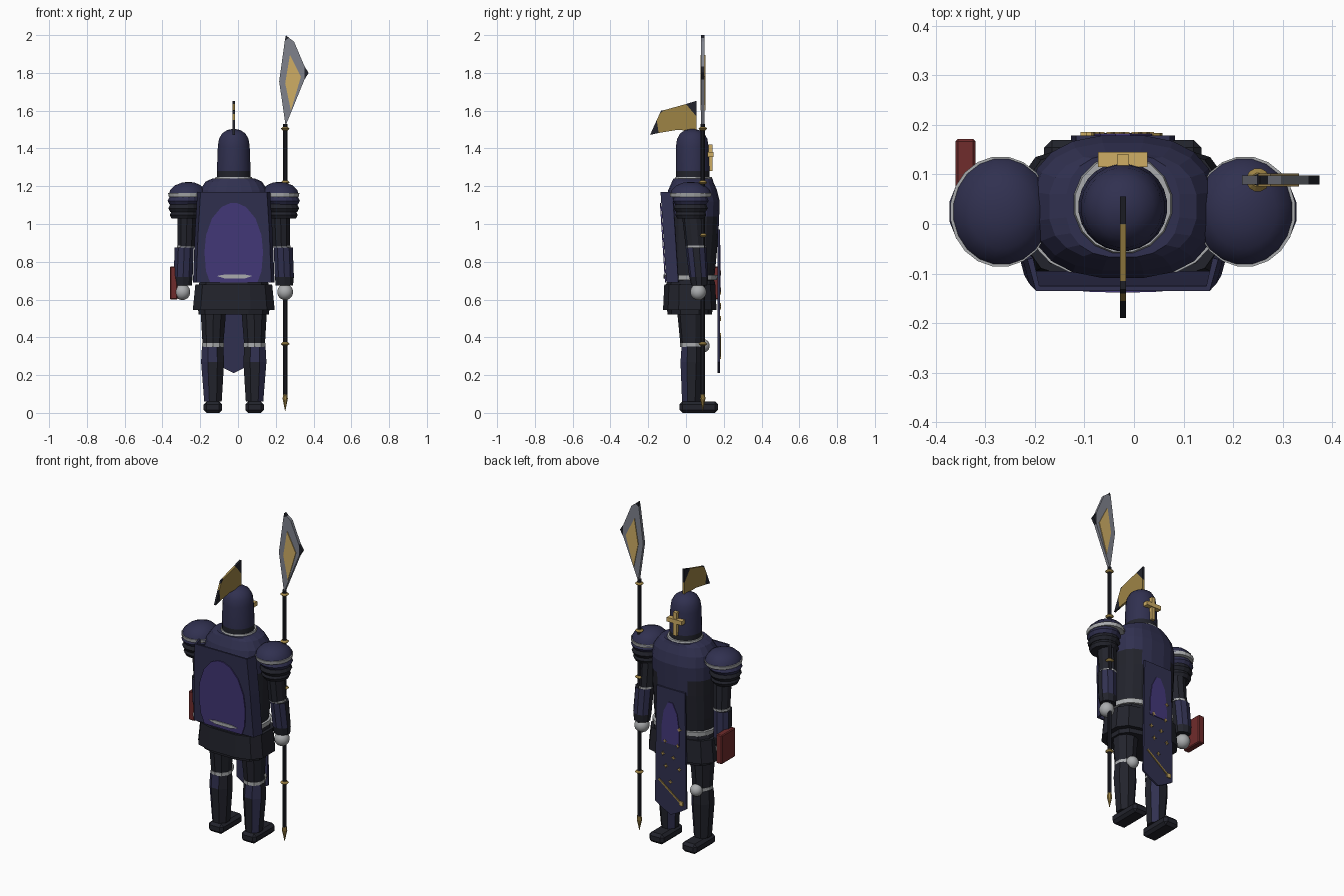
import bpy, bmesh, math
from mathutils import Vector

if "Cube" in bpy.data.objects:
    bpy.data.objects.remove(bpy.data.objects["Cube"])

AX = -0.0225  # body axis in x


def mat(name, r, g, b):
    m = bpy.data.materials.new(name)
    m.diffuse_color = (r, g, b, 1)
    m.use_nodes = True
    m.node_tree.nodes["Principled BSDF"].inputs["Base Color"].default_value = m.diffuse_color
    return m


DARK = mat("blackened steel", .016, .017, .025)
NAVY = mat("navy enamel", .030, .030, .080)
PURPLE = mat("purple cloth", .058, .040, .195)
SILVER = mat("silver", .40, .41, .42)
STEEL = mat("blade steel", .21, .22, .26)
GOLD = mat("gold", .62, .42, .13)
BRONZE = mat("dull gold", .34, .23, .06)
RED = mat("red leather", .16, .025, .025)


def finish(name, bm, mats, rule=None, smooth=False):
    bmesh.ops.recalc_face_normals(bm, faces=bm.faces)
    if rule:
        for f in bm.faces:
            f.material_index = rule(f.calc_center_median(), f.normal)
    me = bpy.data.meshes.new(name)
    bm.to_mesh(me)
    bm.free()
    for m in mats:
        me.materials.append(m)
    ob = bpy.data.objects.new(name, me)
    bpy.context.collection.objects.link(ob)
    if smooth:
        bpy.ops.object.select_all(action='DESELECT')
        ob.select_set(True)
        bpy.context.view_layer.objects.active = ob
        bpy.ops.object.shade_smooth_by_angle(angle=math.radians(40))
    return ob


def loft(name, rings, mats, n=16, power=2.0, rule=None, smooth=False):
    """Skin over superellipse rings given as (z, cx, cy, rx, ry)."""
    bm = bmesh.new()
    loops = []
    for z, cx, cy, rx, ry in rings:
        row = []
        for i in range(n):
            a = 2 * math.pi * (i + .5) / n
            c, s = math.cos(a), math.sin(a)
            x = math.copysign(abs(c) ** (2 / power), c)
            y = math.copysign(abs(s) ** (2 / power), s)
            row.append(bm.verts.new((cx + rx * x, cy + ry * y, z)))
        loops.append(row)
    for a, b in zip(loops, loops[1:]):
        for i in range(n):
            j = (i + 1) % n
            bm.faces.new((a[i], a[j], b[j], b[i]))
    bm.faces.new(loops[0])
    bm.faces.new(loops[-1])
    return finish(name, bm, mats, rule, smooth)


def plate(name, pts, m, at, normal):
    """Extrude the polygon at(u, v) along the vector normal."""
    bm = bmesh.new()
    f = bm.faces.new([bm.verts.new(at(u, v)) for u, v in pts])
    r = bmesh.ops.extrude_face_region(bm, geom=[f])
    vs = [v for v in r["geom"] if isinstance(v, bmesh.types.BMVert)]
    bmesh.ops.translate(bm, verts=vs, vec=Vector(normal))
    return finish(name, bm, [m])


def box(name, x0, x1, y0, y1, z0, z1, m, bevel=0):
    at = lambda u, v: (u, v, z0)
    ob = plate(name, [(x0, y0), (x1, y0), (x1, y1), (x0, y1)], m, at, (0, 0, z1 - z0))
    if bevel:
        b = ob.modifiers.new("bevel", 'BEVEL')
        b.width = bevel
    return ob


def ball(name, loc, r, m):
    bm = bmesh.new()
    bmesh.ops.create_uvsphere(bm, u_segments=14, v_segments=9, radius=r)
    bmesh.ops.translate(bm, verts=bm.verts, vec=loc)
    return finish(name, bm, [m], smooth=True)


# Torso, belt and armoured skirt
loft("torso", [(.66, AX, .025, .175, .12), (.80, AX, .03, .185, .13), (.95, AX, .035, .188, .138),
               (1.04, AX, .035, .19, .142), (1.12, AX, .035, .19, .145), (1.18, AX, .035, .18, .13),
               (1.225, AX, .035, .15, .11), (1.24, AX, .037, .115, .105)],
     [DARK, NAVY], 20, 2.5,
     lambda c, n: int(c.z > 1.06 or (c.z > .93 and abs(c.x - AX) < .12)))
loft("collar", [(1.225, AX, .04, .105, .105), (1.25, AX, .04, .098, .098)], [SILVER], 16)
loft("belt", [(.703, AX, .028, .192, .138), (.73, AX, .028, .194, .140)], [SILVER], 20, 2.5)
loft("skirt_upper", [(.60, AX, .02, .205, .14), (.70, AX, .025, .185, .13)], [DARK], 12, 2.8)
loft("skirt_middle", [(.545, AX, .02, .222, .145), (.68, AX, .02, .208, .138)], [DARK], 12, 3)
loft("skirt_lower", [(.52, AX, .02, .19, .12), (.56, AX, .02, .195, .125)], [DARK], 12, 3)

# Cape: bent panel leaning out towards the shoulders
capey = lambda z: -.10 - .03 * (z - .70) / .47
bm = bmesh.new()
cols = []
for z, w in ((.69, .195), (.95, .185), (1.17, .172)):
    y = capey(z)
    pts = [(-w - .015, y + .06), (-w, y), (w, y), (w + .015, y + .06)]
    cols.append([bm.verts.new((AX + a, b, z)) for a, b in pts])
for a, b in zip(cols, cols[1:]):
    for i in range(3):
        bm.faces.new((a[i], a[i + 1], b[i + 1], b[i]))
cape = finish("cape", bm, [NAVY])
thick = cape.modifiers.new("thickness", 'SOLIDIFY')
thick.thickness = .012
thick.offset = 0

# Purple arch on the cape with a silver hem clasp
half = [(.125, .69), (.147, .75), (.155, .85), (.147, .94), (.115, 1.03), (.065, 1.09), (.02, 1.11)]
arch = half + [(-u, v) for u, v in reversed(half)]
plate("cape_arch", arch, PURPLE, lambda u, v: (AX + u, capey(v) - .006, v), (0, -.006, 0))
plate("cape_clasp", [(-.09, .725), (-.05, .712), (.06, .712), (.10, .725), (.06, .732), (-.05, .732)],
      SILVER, lambda u, v: (AX + u, -.113, v), (0, -.006, 0))

# Front cloth hanging from the chest
front = lambda y: (lambda u, v: (AX + u, y, v))
plate("front_cloth", [(-.095, .97), (.095, .97), (.105, .27), (.05, .235), (0, .21), (-.05, .235), (-.105, .27)],
      NAVY, front(.168), (0, .011, 0))
half = [(.06, .64), (.058, .74), (.045, .83), (.015, .89)]
plate("front_cloth_arch", half + [(-u, v) for u, v in reversed(half)], PURPLE, front(.178), (0, .005, 0))
for u, v in ((-.06, .74), (.035, .65), (-.05, .64), (.05, .57), (-.02, .56), (-.06, .50), (.03, .50), (.0, .41)):
    star = [(u + r * math.sin(k * math.pi / 4), v + r * math.cos(k * math.pi / 4))
            for k in range(8) for r in [.013 if k % 2 == 0 else .005]]
    plate("gold_star", star, GOLD, front(.178), (0, .008, 0))
plate("gold_trail", [(-.075, .30), (-.07, .292), (.08, .405), (.075, .413)], BRONZE, front(.178), (0, .006, 0))
box("gold_trail_end", AX - .085, AX - .06, .178, .186, .285, .31, GOLD)

# Helmet with crest and face cross
loft("helmet", [(1.235, AX, .035, .09, .09), (1.28, AX, .035, .09, .09), (1.41, AX, .033, .085, .087),
                (1.45, AX, .033, .079, .081), (1.48, AX, .033, .062, .064), (1.497, AX, .033, .036, .038),
                (1.503, AX, .033, .01, .01)],
     [DARK, NAVY], 24, 2, lambda c, n: int(c.z > 1.27), True)
box("face_cross_upright", AX - .012, AX + .012, .115, .140, 1.28, 1.42, GOLD)
box("face_cross_bar", AX - .05, AX + .05, .115, .145, 1.355, 1.38, GOLD)
side = lambda u, v: (AX - .006, u, v)
plate("crest", [(-.155, 1.55), (-.14, 1.583), (-.115, 1.603), (0, 1.635), (.055, 1.57), (.055, 1.495),
                (-.055, 1.497), (-.145, 1.482)], BRONZE, side, (.012, 0, 0))
plate("crest_low_tip", [(-.19, 1.472), (-.155, 1.55), (-.145, 1.482)], DARK, side, (.012, 0, 0))
plate("crest_back_tip", [(-.14, 1.583), (-.132, 1.60), (-.115, 1.603)], DARK, side, (.012, 0, 0))
plate("crest_high_tip", [(0, 1.635), (.055, 1.652), (.055, 1.57)], DARK, side, (.012, 0, 0))

# Arms and legs on both sides
for s, tag in ((-1, "left"), (1, "right")):
    X = lambda d: AX + s * d
    loft("pauldron_" + tag, [(1.155, X(.245), .025, .10, .110), (1.18, X(.245), .025, .093, .102),
                             (1.205, X(.243), .025, .068, .075), (1.219, X(.24), .025, .035, .04),
                             (1.222, X(.24), .025, .01, .01)], [NAVY], 20, smooth=True)
    loft("pauldron_rim_" + tag, [(1.143, X(.247), .025, .098, .109), (1.163, X(.247), .025, .102, .112)],
         [SILVER], 20)
    for i, (z, r) in enumerate(((1.145, .092), (1.105, .088), (1.07, .08))):
        loft(f"shoulder_lame_{i}_{tag}", [(z - .042, X(.262), .025, r * .86, r * .9), (z - .022, X(.26), .025, r, r * 1.05),
                                         (z, X(.258), .025, r * .9, r * .95)], [NAVY if i == 0 else DARK], 16)
    loft("upper_arm_" + tag, [(.88, X(.252), .05, .048, .052), (1.06, X(.247), .035, .052, .058)], [DARK], 10)
    loft("elbow_band_" + tag, [(.875, X(.254), .052, .049, .053), (.887, X(.254), .052, .049, .053)], [SILVER], 10)
    loft("forearm_" + tag, [(.675, X(.268), .070, .048, .042), (.72, X(.268), .067, .053, .05),
                            (.875, X(.262), .053, .053, .055)],
         [DARK, NAVY], 10, 2, lambda c, n: int(abs(n.x) < .85 and abs(n.z) < .5 and c.z > .7))
    ball("hand_" + tag, (X(.272), .065, .64), .043, SILVER)
    loft("thigh_" + tag, [(.365, X(.11), .03, .058, .06), (.54, X(.108), .028, .071, .075)], [DARK], 10)
    loft("knee_band_" + tag, [(.35, X(.11), .03, .06, .063), (.37, X(.11), .03, .06, .063)], [SILVER], 10)
    ball("knee_" + tag, (X(.11), .09, .355), .036, SILVER)
    loft("shin_" + tag, [(.06, X(.11), .028, .050, .053), (.27, X(.112), .03, .066, .064),
                         (.352, X(.112), .032, .061, .06)],
         [DARK, NAVY], 8, 2, lambda c, n: int(.3 < abs(n.x) < .99 and n.x * n.y * s < 0 or (c.z > .3 and n.y < -.8)))
    box("foot_" + tag, X(.11) - .049, X(.11) + .049, -.035, .17, 0, .06, DARK, .016)

# Red book by the left hand
box("book_cover", -.36, -.32, .04, .172, .60, .775, RED, .005)

# Spear: shaft, rings, butt spike and blade
SX, SY = .25, .089
loft("spear_shaft", [(.09, SX, SY, .012, .012), (1.53, SX, SY, .012, .012)], [DARK], 10)
loft("spear_butt", [(.01, SX, SY, .001, .001), (.075, SX, SY, .015, .015), (.10, SX, SY, .012, .012)], [BRONZE], 8)
for z in (.365, .94, 1.22, 1.505):
    loft("spear_ring", [(z - .009, SX, SY, .014, .014), (z, SX, SY, .024, .024), (z + .009, SX, SY, .014, .014)],
         [BRONZE], 12)
blade = lambda y: (lambda u, v: (u, y, v))
plate("spear_blade", [(.252, 1.52), (.218, 1.755), (.248, 1.972), (.27, 1.985), (.297, 1.965), (.352, 1.835), (.352, 1.765)],
      STEEL, blade(SY - .009), (0, .018, 0))
plate("blade_top_tip", [(.248, 1.972), (.254, 2.0), (.27, 1.985)], DARK, blade(SY - .009), (0, .018, 0))
plate("blade_side_tip", [(.352, 1.765), (.352, 1.835), (.374, 1.80)], DARK, blade(SY - .009), (0, .018, 0))
for y in (SY - .013, SY + .009):
    plate("blade_inlay", [(.28, 1.60), (.25, 1.745), (.275, 1.895), (.333, 1.78)], GOLD, blade(y), (0, .004, 0))
